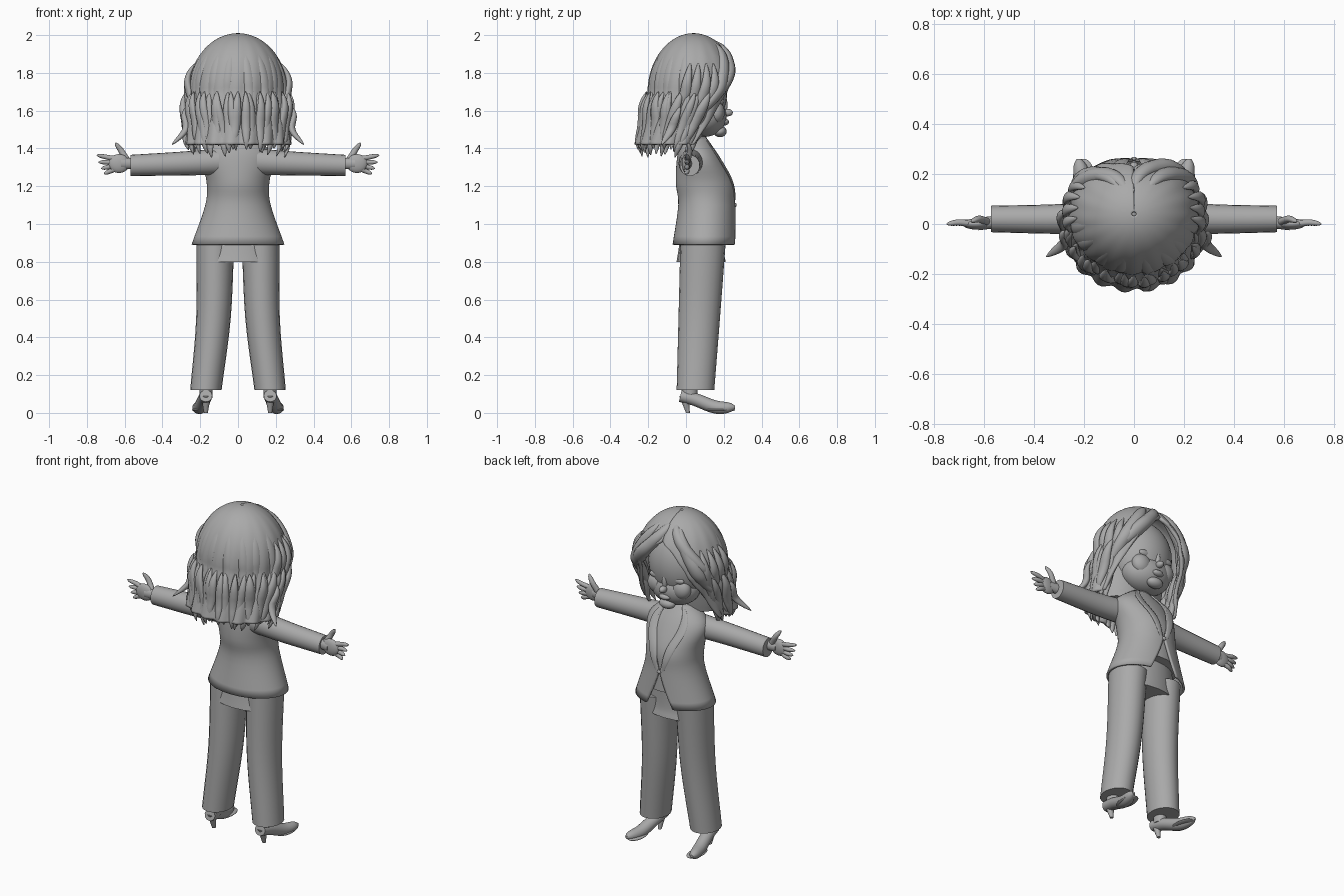
import bpy, bmesh, math, random
from mathutils import Vector

random.seed(4)
if "Cube" in bpy.data.objects:
    bpy.data.objects.remove(bpy.data.objects["Cube"])

GREY = (0.4, 0.4, 0.4, 1)
clay = bpy.data.materials.new("plain grey")
clay.use_nodes = True
clay.diffuse_color = GREY
clay.node_tree.nodes["Principled BSDF"].inputs["Base Color"].default_value = GREY
X, Y, Z = Vector((1, 0, 0)), Vector((0, 1, 0)), Vector((0, 0, 1))
built_parts = []


def resample(rows, steps=5):
    """Smooth interpolation through a short list of rows."""
    rows = [Vector(row) for row in rows]
    padded = [rows[0] * 2 - rows[1]] + rows + [rows[-1] * 2 - rows[-2]]
    result = []
    for before, start, end, after in zip(padded, padded[1:], padded[2:], padded[3:]):
        for step in range(steps):
            t = step / steps
            slope_in, slope_out = (end - before) / 2, (after - start) / 2
            bend = start - end
            result.append(start + slope_in * t
                          + (slope_in + slope_out + bend * 2) * t ** 3
                          - (slope_in * 2 + slope_out + bend * 3) * t ** 2)
    return result + [rows[-1]]


def finish(name, mesh_builder):
    """Turn a bmesh into an object with the shared material."""
    bmesh.ops.recalc_face_normals(mesh_builder, faces=mesh_builder.faces)
    mesh = bpy.data.meshes.new(name)
    mesh_builder.to_mesh(mesh)
    mesh_builder.free()
    mesh.materials.append(clay)
    part = bpy.data.objects.new(name, mesh)
    bpy.context.collection.objects.link(part)
    built_parts.append(part)
    return part


def skin(name, rings, closed=True):
    """Join rings of points; closed rings also get end caps."""
    builder = bmesh.new()
    loops = [[builder.verts.new(point) for point in ring] for ring in rings]
    count = len(rings[0])
    for lower, upper in zip(loops, loops[1:]):
        for i in range(count if closed else count - 1):
            j = (i + 1) % count
            builder.faces.new((lower[i], lower[j], upper[j], upper[i]))
    if closed:
        builder.faces.new(loops[0])
        builder.faces.new(loops[-1])
    return finish(name, builder)


def even(t):
    return 1


def leaf(t):
    return max(math.sin(math.pi * t), 0.02) ** 0.6


def rounded(t):
    return max(1 - t ** 6, 0.05) ** 0.5


def tube(name, path, width, depth, taper=1, shape=even, across=X, other=None, sides=20):
    """Sweep an oval along a path; 'other' fixes the second axis of the oval."""
    points = resample(path)
    last = len(points) - 1
    rings = []
    for i, centre in enumerate(points):
        t = i / last
        scale = shape(t) * (1 + (taper - 1) * t)
        along = points[min(i + 1, last)] - points[max(i - 1, 0)]
        second = other or along.cross(across).normalized()
        ring = []
        for k in range(sides):
            turn = math.tau * k / sides
            ring.append(centre + (across * width * math.cos(turn) + second * depth * math.sin(turn)) * scale)
        rings.append(ring)
    return skin(name, rings)


def ball(name, place, size):
    builder = bmesh.new()
    bmesh.ops.create_uvsphere(builder, u_segments=32, v_segments=20, radius=1)
    bmesh.ops.scale(builder, vec=size, verts=builder.verts)
    bmesh.ops.translate(builder, vec=place, verts=builder.verts)
    return finish(name, builder)


def both(maker, name, path, *options, **named):
    """Build a part on the left and its mirror image on the right."""
    for side, sign in (("left", 1), ("right", -1)):
        if maker is ball:
            ball(f"{side}_{name}", (sign * path[0], path[1], path[2]), *options)
        else:
            mirrored = [(sign * x, y, z) for x, y, z in path]
            maker(f"{side}_{name}", mirrored, *options, **named)


def open_shell(name, heights, surface, gap, thickness, columns=90):
    """Wrap a surface around the body, leaving a gap at the front."""
    rings = []
    for z in heights:
        start = gap(z)
        sweep = math.tau - 2 * start
        rings.append([surface(start + sweep * k / columns, z) for k in range(columns + 1)])
    solid = skin(name, rings, closed=False).modifiers.new("thickness", "SOLIDIFY")
    solid.thickness = thickness
    solid.offset = 0


# Trousers
tube("trouser_hips", [(0, .08, .8), (0, .08, .86), (0, .09, 1)], .21, .13, .85, other=Y)
both(tube, "trouser_leg", [(.12, .09, .9), (.13, .07, .5), (.17, .05, .12)], .1, .12, .83, other=Y)

# High heeled shoes
both(tube, "ankle", [(.17, .02, .15), (.17, .02, .08)], .034, .04, other=Y)
both(tube, "shoe", [(.17, -.03, .09), (.18, .05, .07), (.2, .16, .03), (.22, .26, .03)],
     .034, .032, 1.2, rounded)
both(tube, "shoe_heel", [(.17, -.01, .09), (.17, .01, 0)], .026, .026, .4, other=Y)
both(ball, "shoe_sole", (.2, .18, .016), (.044, .08, .01))

# Sleeves and hands
both(tube, "sleeve", [(.1, .03, 1.33), (.3, .02, 1.32), (.57, .02, 1.31)], .066, .07, .8, across=Y, other=Z)
both(tube, "wrist", [(.54, .01, 1.32), (.62, 0, 1.32)], .025, .03, across=Y, other=Z)
both(ball, "palm", (.63, 0, 1.32), (.055, .022, .05))
both(tube, "thumb", [(.59, .01, 1.34), (.62, .02, 1.39), (.65, .01, 1.43)], .016, .018, .7, rounded, Y)
for finger in range(4):
    droop, length = .2 - .2 * finger, .1 - .012 * finger
    root = Vector((.65, 0, 1.345 - .018 * finger))
    tip = root + Vector((math.cos(droop), 0, math.sin(droop))) * length
    both(tube, f"finger_{finger}", [root, (root + tip) / 2 + Y * .006, tip], .014, .014, .8, rounded, Y)

# Shirt and jacket share one fitted outline: height, centre, half width, half depth
outline = resample([(.89, .1, .24, .165), (1.1, .11, .167, .145), (1.22, .1, .16, .148),
                    (1.36, .07, .18, .11), (1.46, .05, .07, .06)])
fit = {row[0]: row for row in outline}


def jacket_surface(turn, z, ease=1):
    row = fit[z]
    return Vector((ease * row[2] * math.sin(turn), row[1] + ease * row[3] * math.cos(turn), z))


def jacket_gap(z):
    return 0.02 + 1.7 * abs(z - 1.1)


open_shell("jacket", fit, jacket_surface, jacket_gap, .012)
skin("shirt", [[jacket_surface(math.tau * k / 40, z, .94) for k in range(40)] for z in list(fit)[2:]])
lapel_edge = [jacket_surface(jacket_gap(z) + .1, z, 1.03) for z in list(fit)[5::3]]
both(tube, "lapel", lapel_edge, .028, .007, shape=leaf)
ball("jacket_button", (0, .26, 1.1), (.012, .008, .012))

# Neck, head and face
tube("neck", [(0, .04, 1.38), (0, .06, 1.55)], .062, .058, other=Y)
ball("head", (0, .05, 1.7), (.185, .168, .22))
ball("jaw", (0, .1, 1.57), (.15, .115, .108))
ball("chin", (0, .18, 1.49), (.05, .035, .03))
ball("nose", (0, .22, 1.59), (.02, .028, .02))
ball("nose_bridge", (0, .2, 1.63), (.016, .02, .05))
ball("lips", (0, .205, 1.54), (.036, .022, .018))
both(ball, "cheek", (.08, .16, 1.59), (.06, .045, .06))
both(ball, "eyelid", (.075, .185, 1.65), (.04, .016, .02))

# Hair: a dome that flares and drifts backward below the temples
CROWN, TEMPLE, HEM = 2, 1.7, 1.42


def hair_surface(turn, z, out=0):
    drop = max(TEMPLE - z, 0)
    rise = max(z - TEMPLE, 0) / (CROWN - TEMPLE)
    dome = max(1 - rise * rise, 0.001) ** 0.5
    ripple = (CROWN - z) * .015 * math.sin(17 * turn + 6 * z)
    width = (.25 + .06 * drop + ripple) * dome + out
    depth = (.23 - .06 * drop + ripple) * dome + out
    return Vector((width * math.sin(turn), .04 - .3 * drop + depth * math.cos(turn), z))


def hair_gap(z):
    return 0.01 + 1.7 * max(1.87 - z, 0) ** 0.5


levels = 24
dome_heights = [TEMPLE + (CROWN - TEMPLE) * math.cos(math.pi / 2 * k / levels) for k in range(levels)]
fall_heights = [TEMPLE + (HEM - TEMPLE) * k / levels for k in range(levels + 1)]
open_shell("hair_body", dome_heights + fall_heights, hair_surface, hair_gap, .02)
tube("hair_filling", [(0, -.05, HEM), (0, -.04, 1.5), (0, -.01, TEMPLE)], .19, .13, 1.1, other=Y)


def lock(name, turn, top, bottom, thick, out=0, drift=0, wave=0, tuck=0):
    """Strand that follows the hair surface, waving out and tucking in."""
    path = []
    for k in range(9):
        t = k / 8
        lift = out + wave * math.sin(8 * t) - tuck * t ** 4
        path.append(hair_surface(turn + drift * t, top + (bottom - top) * t, lift))
    facing = Vector((math.cos(turn), -math.sin(turn), 0))
    tube(name, path, thick, thick * .7, shape=leaf, across=facing, sides=12)


# Two layers of curled ends around the sides and back
for layer, count in enumerate((19, 14)):
    for i in range(count):
        turn = math.pi + 1.9 * (2 * i / (count - 1) - 1)
        lock(f"hair_curl_{layer}_{i}", turn, TEMPLE, random.uniform(1.35, 1.4) + .03 * layer,
             random.uniform(.025, .033), random.uniform(0, .015) + .012 * layer,
             random.uniform(-.15, .15), .01, .05)

# Long raised strands over the crown
for i in range(8):
    lock(f"hair_strand_{i}", math.pi + .38 * (i - 3.5), 1.96, 1.55, .035, -.008, random.uniform(-.1, .1))

# Swept fringe and wavy locks framing the face
for side, sign in (("left", 1), ("right", -1)):
    lock(side + "_fringe", -.15 + sign * .1, 1.98, 1.64, .05, 0, sign * 1.15)
    lock(side + "_fringe_wave", sign * .45, 1.97, 1.56, .045, .005, sign * .8)
    for i in range(4):
        lock(f"{side}_side_lock_{i}", sign * (1.05 + .2 * i), 1.85, 1.38 + .02 * i, .032, .01,
             sign * .25, .014, .03)
    lock(side + "_flick", sign * 1.75, 1.62, HEM, .026, .03, sign * .1, .01, -.05)

# Smooth shading with crisp creases
bpy.ops.object.select_all(action="DESELECT")
for part in built_parts:
    part.select_set(True)
bpy.context.view_layer.objects.active = built_parts[0]
bpy.ops.object.shade_smooth_by_angle(angle=math.radians(50))
